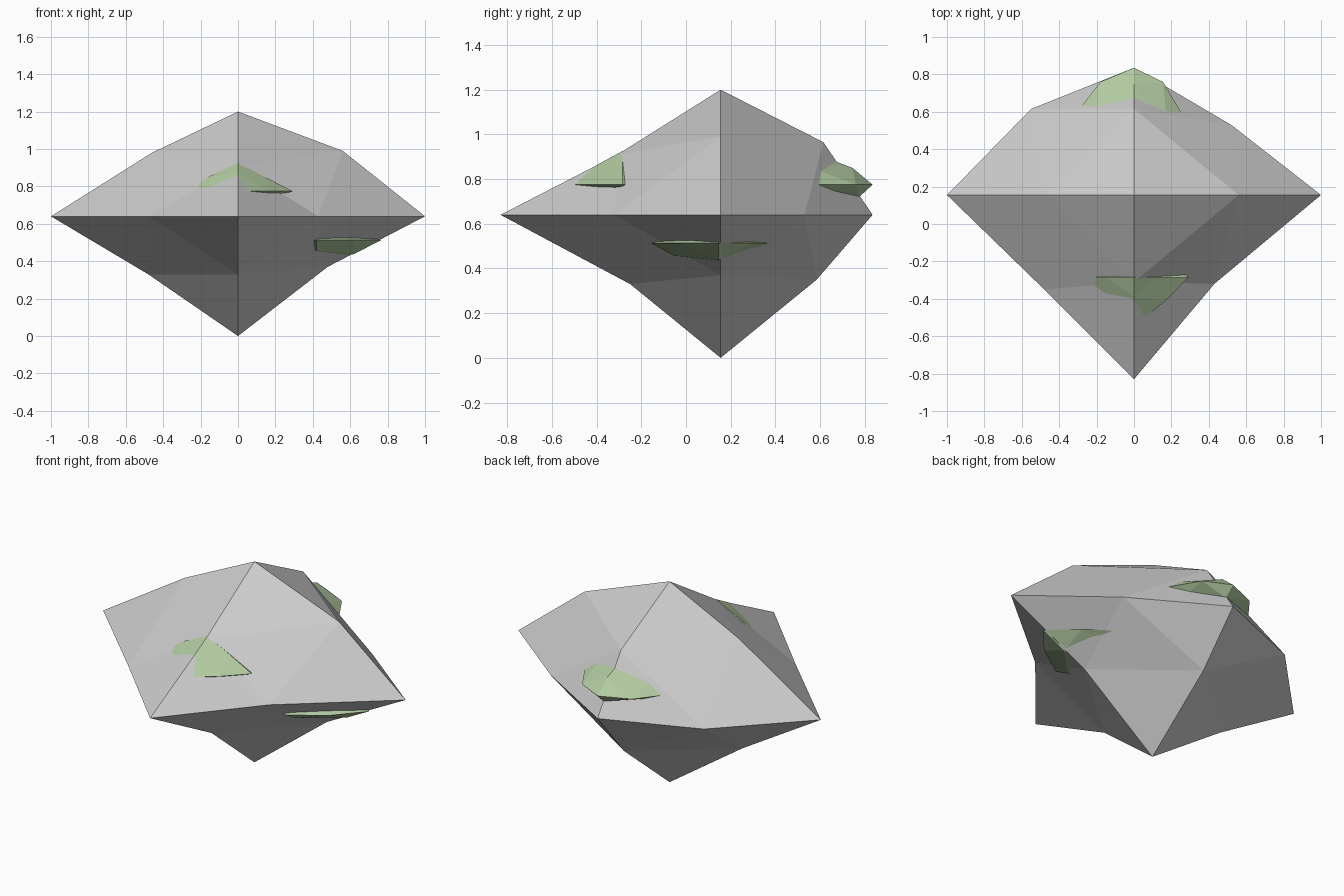
import bpy, bmesh
from mathutils import Vector

if "Cube" in bpy.data.objects:
    bpy.data.objects.remove(bpy.data.objects["Cube"])

AXES = {'R': Vector((1, 0, 0)), 'L': Vector((-1, 0, 0)),
        'B': Vector((0, 1, 0)), 'F': Vector((0, -1, 0)),
        'T': Vector((0, 0, 1)), 'D': Vector((0, 0, -1))}

moss = bpy.data.materials.new("moss_green")
moss.diffuse_color = (0.45, 0.60, 0.36, 1)
moss.use_nodes = True
moss.node_tree.nodes["Principled BSDF"].inputs["Base Color"].default_value = moss.diffuse_color


def chipped_octahedron(name, centre, reach, mids, default, mat=None):
    """Octahedron split once; every edge midpoint sits at (offset, offset) along its two axes."""
    c = Vector(centre)
    reach = dict(zip('RLBFTD', reach))
    bm = bmesh.new()
    tips = {k: bm.verts.new(c + AXES[k] * reach[k]) for k in AXES}
    edge = {}

    def mid(a, b):
        key = a + b
        if key not in edge:
            u, v = mids.get(key, (reach[a] * default, reach[b] * default))
            edge[key] = bm.verts.new(c + AXES[a] * u + AXES[b] * v)
        return edge[key]

    for x in 'RL':
        for y in 'BF':
            for z in 'TD':
                xy, xz, yz = mid(x, y), mid(x, z), mid(y, z)
                for f in ((tips[x], xy, xz), (tips[y], yz, xy),
                          (tips[z], xz, yz), (xy, yz, xz)):
                    bm.faces.new(f)
    bmesh.ops.recalc_face_normals(bm, faces=bm.faces[:])
    me = bpy.data.meshes.new(name)
    bm.to_mesh(me)
    bm.free()
    ob = bpy.data.objects.new(name, me)
    bpy.context.collection.objects.link(ob)
    if mat:
        me.materials.append(mat)
    return ob


# Boulder
chipped_octahedron("boulder", (0, 0.155, 0.64), (1, 1, 0.68, 0.985, 0.56, 0.64), {
    'RT': (0.56, 0.35), 'LT': (0.46, 0.34), 'RD': (0.48, 0.27), 'LD': (0.48, 0.31),
    'BT': (0.46, 0.325), 'FT': (0.465, 0.268), 'BD': (0.43, 0.29), 'FD': (0.405, 0.31),
    'RB': (0.52, 0.375), 'LB': (0.55, 0.46), 'RF': (0.43, 0.475), 'LF': (0.48, 0.505)}, 0.5)

# Moss patch on the front ridge
chipped_octahedron("moss_front", (0, -0.285, 0.775), (0.29, 0.28, 0.25, 0.26, 0.15, 0.1), {
    'RT': (0.14, 0.078), 'LT': (0.15, 0.08), 'FT': (0.105, 0.093),
    'RF': (0.17, 0.125), 'LF': (0.16, 0.115)}, 0.55, moss)

# Moss patch on the back ridge
chipped_octahedron("moss_back", (0, 0.5, 0.775), (0.31, 0.38, 0.335, 0.3, 0.17, 0.14), {
    'BT': (0.245, 0.075), 'BD': (0.275, 0.055),
    'RB': (0.155, 0.26), 'LB': (0.18, 0.26)}, 0.58, moss)

# Moss patch under the right side
chipped_octahedron("moss_right", (0.42, 0.145, 0.513), (0.345, 0.3, 0.27, 0.3, 0.09, 0.1), {
    'RD': (0.2, 0.075), 'FD': (0.2, 0.055), 'RF': (0.2, 0.165)}, 0.55, moss)
